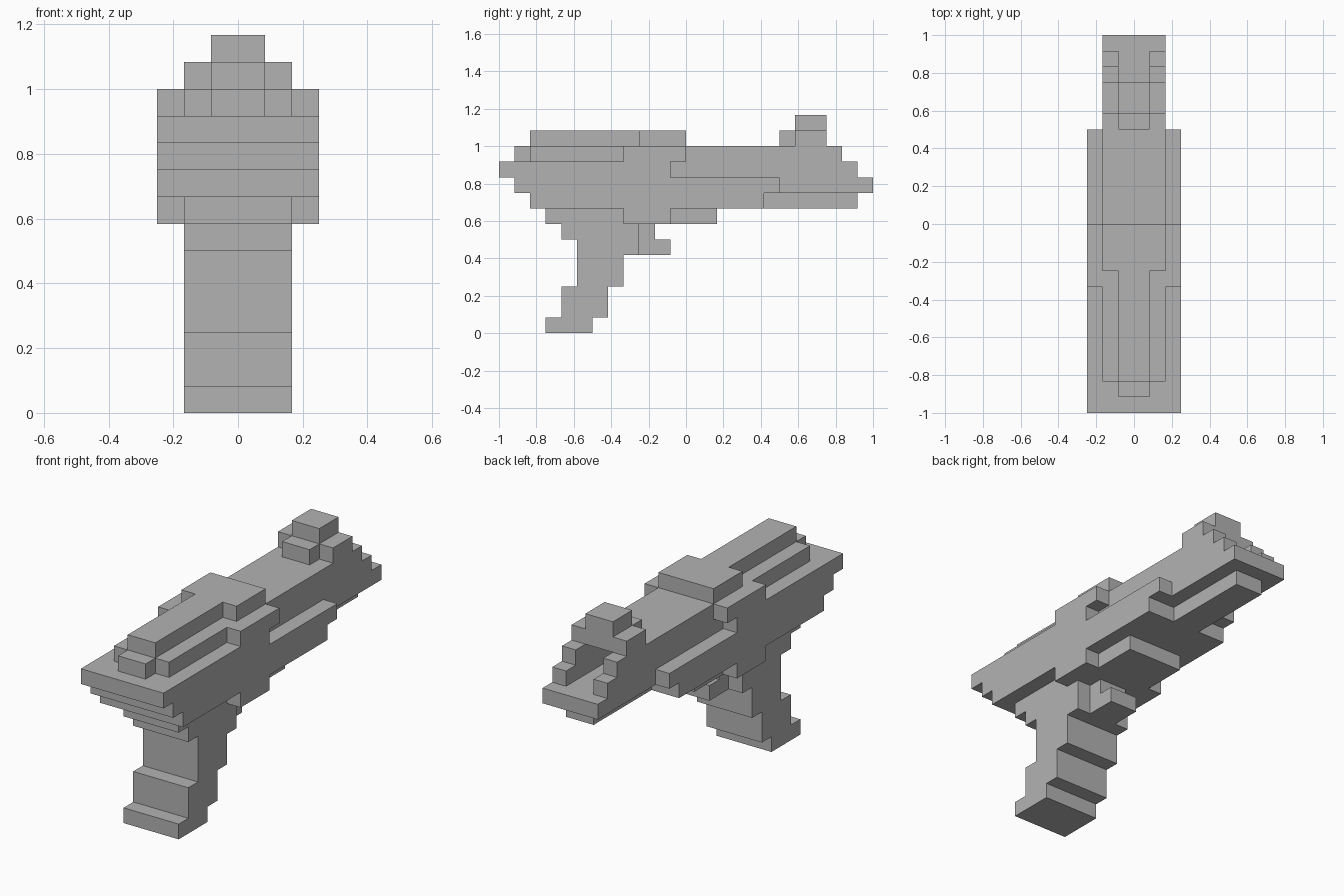
import bpy
import bmesh
from mathutils import Matrix, Vector

UNIT = 1 / 12  # size of one block

default_cube = bpy.data.objects.get("Cube")
if default_cube:
    bpy.data.objects.remove(default_cube, do_unlink=True)

grey = bpy.data.materials.new("plain grey")
grey.use_nodes = True
grey.diffuse_color = (0.45, 0.45, 0.45, 1)
grey.node_tree.nodes["Principled BSDF"].inputs["Base Color"].default_value = grey.diffuse_color


def add_box(bm, low, high):
    low, high = Vector(low) * UNIT, Vector(high) * UNIT
    size = Matrix.Diagonal((*(high - low), 1))
    bmesh.ops.create_cube(bm, size=1, matrix=Matrix.Translation((low + high) / 2) @ size)


def finish(name, bm):
    mesh = bpy.data.meshes.new(name)
    bm.to_mesh(mesh)
    bm.free()
    mesh.materials.append(grey)
    obj = bpy.data.objects.new(name, mesh)
    bpy.context.collection.objects.link(obj)


def stack(name, base, *layers):
    """Pile up layers given as (half width, front, back, height)."""
    bm = bmesh.new()
    z = base
    for half, front, back, height in layers:
        add_box(bm, (-half, front, z), (half, back, z + height))
        z += height
    finish(name, bm)


# Handle with stepped outline
stack("grip", 0, (2, -9, -6, 1), (2, -8, -5, 2), (2, -7, -4, 2), (2, -7, -3, 1), (2, -8, -3, 1))
stack("trigger", 5, (1, -3, -1, 1), (1, -3, -2, 1))

# Underside of the body
stack("under_plate_front", 7, (2, -9, -4, 1))
stack("under_plate_middle", 7, (3, -4, -1, 1))
stack("under_plate_rear", 7, (2, -1, 2, 1))
stack("under_rail", 8, (1, 5, 11, 1))

# Wide main body
stack("main_body", 8, (3, -10, 5, 1), (3, -11, 6, 1), (3, -12, -1, 1), (3, -4, 0, 1))

# Narrower rear half with an open channel
stack("rear_floor", 9, (2, 6, 12, 1))
stack("rear_core_lower", 10, (2, -1, 6, 1))
stack("rear_core_upper", 11, (2, 0, 6, 1))
for side, name in ((1, "left_channel_wall"), (-1, "right_channel_wall")):
    bm = bmesh.new()
    inner, outer = sorted((side, 2 * side))
    for z, back in ((10, 11), (11, 10)):
        add_box(bm, (inner, 6, z), (outer, back, z + 1))
    finish(name, bm)

# Raised top in front
stack("top_shoulder", 11, (2, -10, -4, 1))
stack("top_nose", 11, (1, -11, -10, 1))
stack("top_ridge", 12, (1, -10, -3, 1))
stack("top_block", 12, (2, -3, 0, 1))

# Rear sight
stack("sight", 12, (2, 7, 9, 1), (1, 7, 9, 1))
stack("sight_step", 12, (1, 6, 7, 1))
